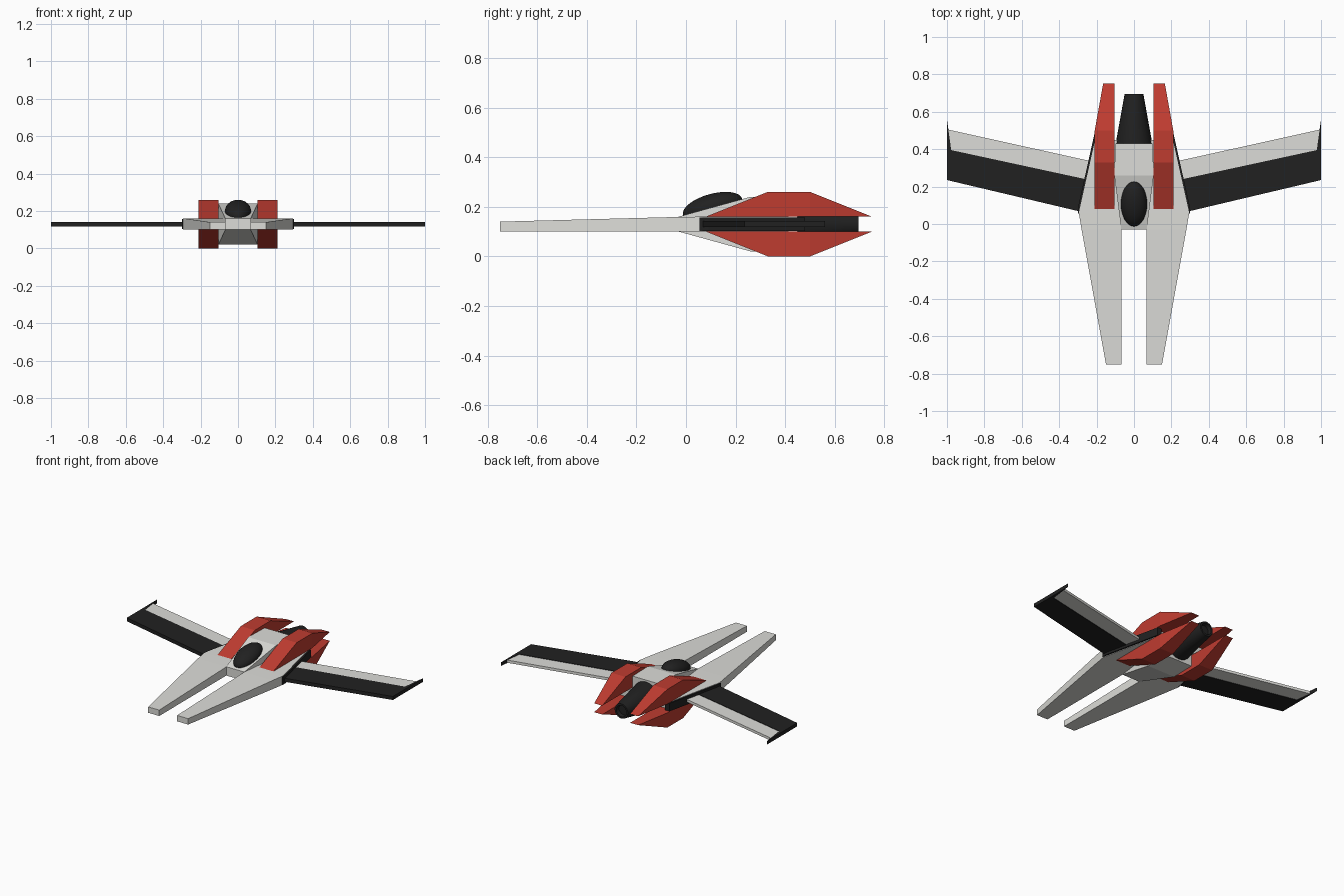
import bpy, bmesh, math
from mathutils import Matrix

if "Cube" in bpy.data.objects:
    bpy.data.objects.remove(bpy.data.objects["Cube"])


def material(name, rgb):
    m = bpy.data.materials.new(name)
    m.diffuse_color = (*rgb, 1)
    m.use_nodes = True
    m.node_tree.nodes["Principled BSDF"].inputs["Base Color"].default_value = m.diffuse_color
    return m


WHITE = material("pale_grey", (0.72, 0.72, 0.69))
BLACK = material("black", (0.015, 0.015, 0.015))
RED = material("red", (0.52, 0.045, 0.03))


def finish(name, bm, mat, mirror=False):
    bmesh.ops.remove_doubles(bm, verts=bm.verts, dist=1e-5)
    bmesh.ops.recalc_face_normals(bm, faces=bm.faces)
    me = bpy.data.meshes.new(name)
    bm.to_mesh(me)
    bm.free()
    me.materials.append(mat)
    ob = bpy.data.objects.new(name, me)
    bpy.context.collection.objects.link(ob)
    if mirror:
        mod = ob.modifiers.new("mirror", 'MIRROR')
        mod.use_mirror_merge = False
    return ob


def loft(name, sections, mat, axis='y', mirror=True):
    """Joins rectangular sections: (position, side0, side1, z0, z1)."""
    bm = bmesh.new()
    rings = []
    for p, a, b, z0, z1 in sections:
        corners = [(a, z0), (b, z0), (b, z1), (a, z1)]
        rings.append([bm.verts.new((s, p, z) if axis == 'y' else (p, s, z))
                      for s, z in corners])
    for r, q in zip(rings, rings[1:]):
        for i in range(4):
            j = (i + 1) % 4
            bm.faces.new((r[i], r[j], q[j], q[i]))
    bm.faces.new(rings[0])
    bm.faces.new(rings[-1])
    return finish(name, bm, mat, mirror)


def smooth(ob, angle):
    bpy.ops.object.select_all(action='DESELECT')
    ob.select_set(True)
    bpy.context.view_layer.objects.active = ob
    bpy.ops.object.shade_smooth_by_angle(angle=math.radians(angle))


# Twin forward prongs running back into the flat hull
loft("hull_prongs", [(-0.75, 0.067, 0.15, 0.10, 0.14),
                     (-0.03, 0.067, 0.28, 0.10, 0.159),
                     (0.06, 0.067, 0.295, 0.10, 0.16),
                     (0.45, 0.067, 0.208, 0.10, 0.16)], WHITE)

# Raised central body with ramps above and below
loft("central_body", [(-0.03, -0.068, 0.068, 0.10, 0.16),
                      (0.26, -0.105, 0.105, 0.02, 0.24),
                      (0.43, -0.10, 0.10, 0.02, 0.24)], WHITE, mirror=False)

# Dark panels on the swept hull sides
loft("side_panel", [(0.055, 0.26, 0.30, 0.103, 0.157),
                    (0.09, 0.26, 0.299, 0.103, 0.157),
                    (0.48, 0.18, 0.212, 0.103, 0.157)], BLACK)

# Red pods above and below the hull
for label, base, s in (("upper", 0.16, 1), ("lower", 0.10, -1)):
    loft(label + "_pod", [(0.08, 0.105, 0.21, base, base),
                          (0.33, 0.105, 0.21, base, base + 0.1 * s),
                          (0.50, 0.105, 0.21, base, base + 0.1 * s),
                          (0.75, 0.105, 0.165, base, base)], RED)

# Wings: dark leading panel, pale trailing panel, pointed tip
loft("wing_front", [(0.26, 0.06, 0.24, 0.118, 0.142),
                    (1.0, 0.235, 0.40, 0.118, 0.142)], BLACK, 'x')
loft("wing_rear", [(0.235, 0.22, 0.337, 0.121, 0.139),
                   (0.995, 0.38, 0.505, 0.121, 0.139)], WHITE, 'x')
loft("wing_tip", [(0.978, 0.39, 0.40, 0.118, 0.142),
                  (1.0, 0.39, 0.56, 0.118, 0.142)], BLACK, 'x')

# Tapered engine with a recessed nozzle
bm = bmesh.new()
profile = [(0.0, 0.40), (0.098, 0.40), (0.098, 0.43), (0.05, 0.695),
           (0.038, 0.695), (0.034, 0.67), (0.0, 0.67)]
pts = [bm.verts.new((r, y, 0.13)) for r, y in profile]
edges = [bm.edges.new(e) for e in zip(pts, pts[1:])]
bmesh.ops.spin(bm, geom=pts + edges, cent=(0, 0, 0.13), axis=(0, 1, 0),
               angle=2 * math.pi, steps=24)
smooth(finish("engine", bm, BLACK), 30)

# Bubble canopy lying on the front ramp
bm = bmesh.new()
place = (Matrix.Translation((0, 0.107, 0.199))
         @ Matrix.Rotation(math.radians(15.5), 4, 'X')
         @ Matrix.Diagonal((0.07, 0.124, 0.053, 1)))
bmesh.ops.create_uvsphere(bm, u_segments=32, v_segments=16, radius=1, matrix=place)
smooth(finish("canopy", bm, BLACK), 60)
